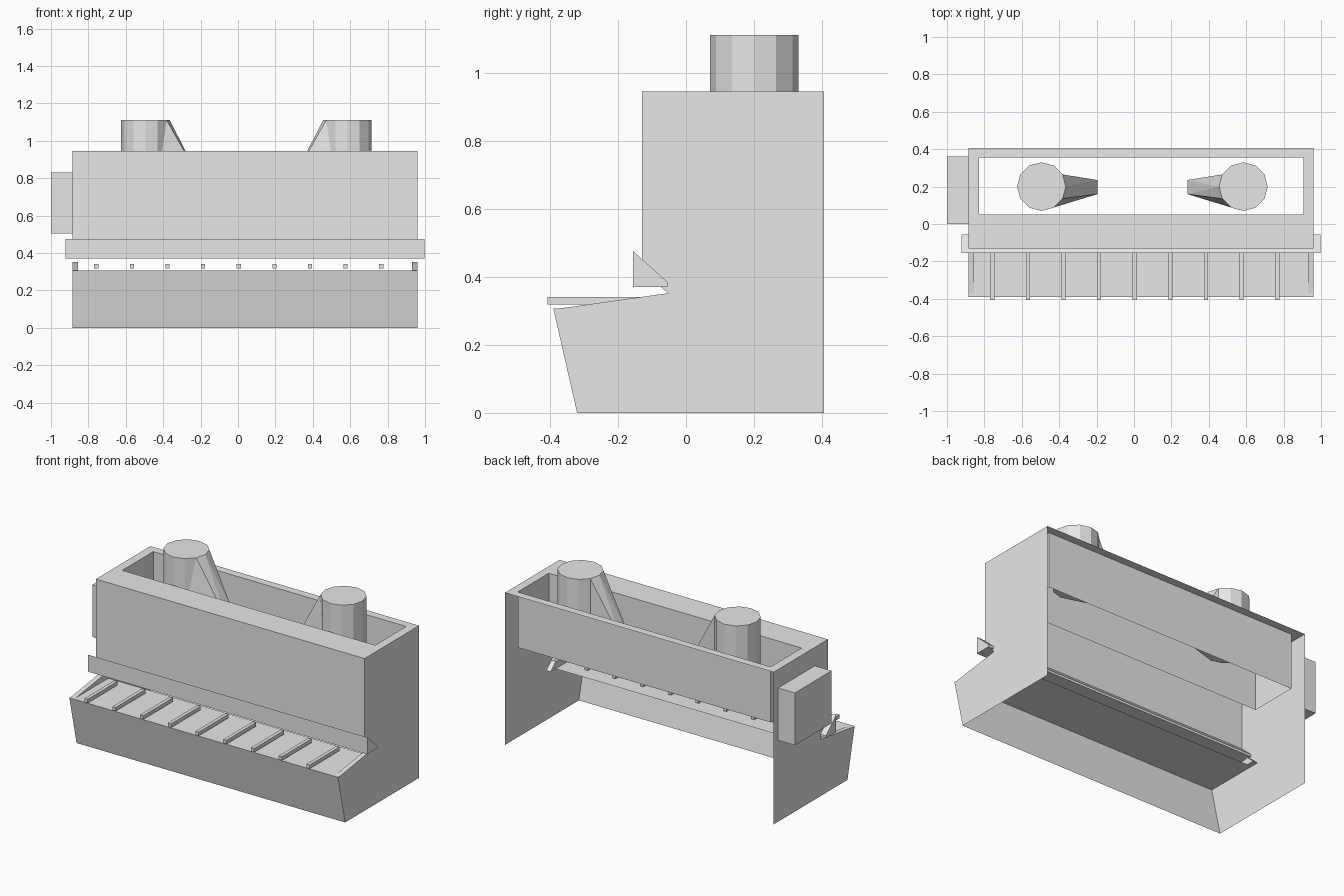
import bpy, bmesh
from mathutils import Vector

cube = bpy.data.objects.get("Cube")
if cube:
    bpy.data.objects.remove(cube, do_unlink=True)

grey = bpy.data.materials.new("light grey")
grey.use_nodes = True
grey.diffuse_color = (0.8, 0.8, 0.8, 1)
grey.node_tree.nodes["Principled BSDF"].inputs["Base Color"].default_value = grey.diffuse_color

LEFT, RIGHT = 0.96, -0.885      # outer faces of the case
FRONT, BACK = -0.13, 0.405
TOP, SHELF = 0.945, 0.307


def finish(name, bm):
    mesh = bpy.data.meshes.new(name)
    bm.to_mesh(mesh)
    bm.free()
    mesh.materials.append(grey)
    obj = bpy.data.objects.new(name, mesh)
    bpy.context.collection.objects.link(obj)
    return obj


def sheet(name, faces):
    """Thin panels, one polygon for each list of points."""
    bm = bmesh.new()
    for pts in faces:
        bm.faces.new([bm.verts.new(p) for p in pts])
    bmesh.ops.remove_doubles(bm, verts=bm.verts, dist=0.0005)
    return finish(name, bm)


def prism(name, profile, x0, x1):
    """Closed (y, z) profile extruded along x."""
    bm = bmesh.new()
    face = bm.faces.new([bm.verts.new((x0, y, z)) for y, z in profile])
    new = bmesh.ops.extrude_face_region(bm, geom=[face])["geom"]
    moved = [v for v in new if isinstance(v, bmesh.types.BMVert)]
    bmesh.ops.translate(bm, verts=moved, vec=(x1 - x0, 0, 0))
    bmesh.ops.recalc_face_normals(bm, faces=bm.faces)
    return finish(name, bm)


def box(name, x0, x1, y0, y1, z0, z1):
    return prism(name, [(y0, z0), (y1, z0), (y1, z1), (y0, z1)], x0, x1)


# Side panels with the notch behind the shelf
side = [(-0.32, 0), (BACK, 0), (BACK, TOP), (FRONT, TOP),
        (FRONT, 0.418), (0, SHELF), (-0.39, SHELF)]
for name, x in (("left_side_panel", LEFT), ("right_side_panel", RIGHT)):
    sheet(name, [[(x, y, z) for y, z in side]])

# Sloped lower front with the shelf, and the upper front
sheet("lower_front_and_shelf", [
    [(RIGHT, -0.32, 0), (LEFT, -0.32, 0), (LEFT, -0.39, SHELF), (RIGHT, -0.39, SHELF)],
    [(RIGHT, -0.39, SHELF), (LEFT, -0.39, SHELF), (LEFT, -0.05, SHELF), (RIGHT, -0.05, SHELF)]])
sheet("upper_front", [[(RIGHT, FRONT, 0.418), (LEFT, FRONT, 0.418),
                       (LEFT, FRONT, TOP), (RIGHT, FRONT, TOP)]])

# Top rim around an opening whose walls hang down inside
outer = [(RIGHT, FRONT), (LEFT, FRONT), (LEFT, BACK), (RIGHT, BACK)]
inner = [(-0.83, 0.05), (0.907, 0.05), (0.907, 0.355), (-0.83, 0.355)]
rim, walls = [], []
for i in range(4):
    j = (i + 1) % 4
    rim.append([(*outer[i], TOP), (*outer[j], TOP), (*inner[j], TOP), (*inner[i], TOP)])
    walls.append([(*inner[i], TOP), (*inner[j], TOP), (*inner[j], 0.6), (*inner[i], 0.6)])
sheet("top_rim", rim)
sheet("opening_walls", walls)

# Overhanging ledge above the shelf
prism("front_ledge", [(-0.155, 0.475), (-0.155, 0.37), (-0.055, 0.37), (-0.055, 0.385)],
      -0.923, 0.997)

# Wedges at the shelf ends
wedge = [(-0.37, SHELF), (-0.05, 0.352), (0, SHELF)]
prism("left_shelf_wedge", wedge, LEFT - 0.03, LEFT)
prism("right_shelf_wedge", wedge, RIGHT, RIGHT + 0.03)

# Row of narrow bars over the shelf
for i in range(9):
    x = -0.758 + i * 0.1905
    box(f"shelf_bar_{i + 1}", x - 0.011, x + 0.011, -0.407, -0.115, 0.318, 0.341)

# Box on the right side
box("side_box", -1.0, RIGHT, 0.0, 0.36, 0.505, 0.83)

# Two upright cylinders, each with a sloped fin facing the middle
for name, cx, s in (("right", -0.495, 1), ("left", 0.585, -1)):
    bm = bmesh.new()
    bmesh.ops.create_cone(bm, cap_ends=True, segments=12, radius1=0.13, radius2=0.13, depth=0.33)
    bmesh.ops.translate(bm, verts=bm.verts, vec=(cx, 0.2, 0.945))
    finish(name + "_cylinder", bm)
    bm = bmesh.new()
    for dx, y, z in ((0.13, 0.2, 1.11), (0.113, 0.265, 1.11), (0.113, 0.135, 1.11),
                     (0.3, 0.16, 0.78), (0.3, 0.235, 0.78),
                     (0.065, 0.088, 0.78), (0.113, 0.265, 0.78)):
        bm.verts.new(Vector((cx + s * dx, y, z)))
    bmesh.ops.convex_hull(bm, input=bm.verts)
    finish(name + "_cylinder_fin", bm)
